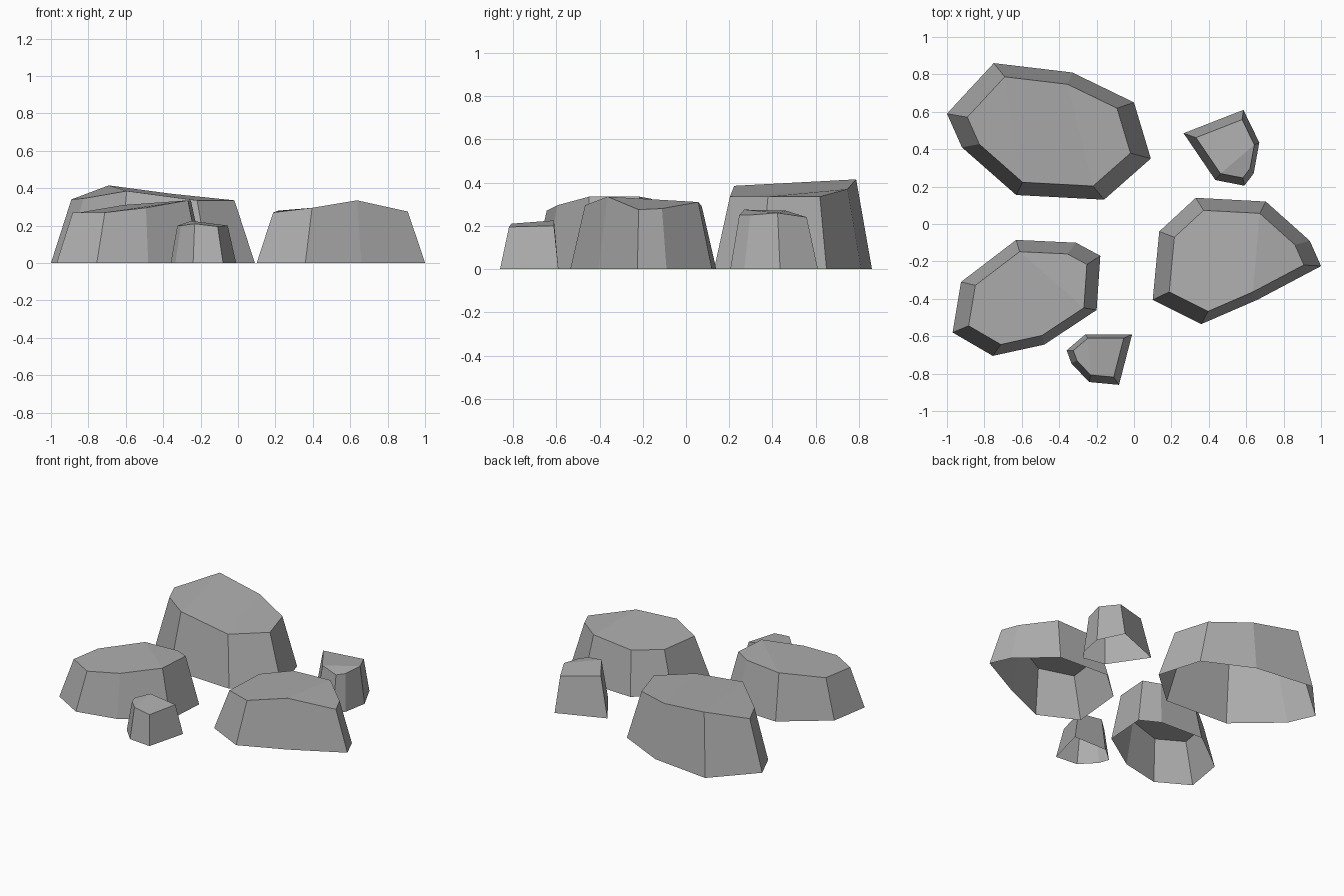
import bpy
import bmesh
from mathutils import Vector

default_cube = bpy.data.objects.get("Cube")
if default_cube:
    bpy.data.objects.remove(default_cube, do_unlink=True)


def make_material(name, colour):
    material = bpy.data.materials.new(name)
    material.use_nodes = True
    material.diffuse_color = colour
    shader = next(n for n in material.node_tree.nodes if n.type == "BSDF_PRINCIPLED")
    shader.inputs["Base Color"].default_value = colour
    shader.inputs["Roughness"].default_value = 0.9
    return material


stone_grey = make_material("stone grey", (0.42, 0.42, 0.42, 1))


def make_rock(name, centre, taper, outline, folds):
    """Open-bottomed rock: a ground outline drawn in towards its centre,
    with a crown whose corners have their own heights and are joined by folds."""
    bm = bmesh.new()
    middle = Vector(centre)
    ground, crown = [], []
    for x, y, height in outline:
        corner = Vector((x, y))
        ground.append(bm.verts.new((x, y, 0)))
        crown.append(bm.verts.new((*middle.lerp(corner, taper), height)))

    # Sloping walls
    count = len(outline)
    for i in range(count):
        j = (i + 1) % count
        bm.faces.new((ground[i], ground[j], crown[j], crown[i]))

    # Crown, creased along its folds
    bm.faces.new(crown)
    for start, end in folds:
        bmesh.utils.face_split(
            next(f for f in crown[start].link_faces
                 if crown[end] in f.verts and not any(v in ground for v in f.verts)),
            crown[start], crown[end])
    bmesh.ops.recalc_face_normals(bm, faces=bm.faces)
    if sum(f.normal.z for f in bm.faces) < 0:
        bmesh.ops.reverse_faces(bm, faces=bm.faces)

    mesh = bpy.data.meshes.new(name)
    bm.to_mesh(mesh)
    bm.free()
    mesh.materials.append(stone_grey)
    rock = bpy.data.objects.new(name, mesh)
    bpy.context.collection.objects.link(rock)
    return rock


# Each outline corner is x, y on the ground and the crown height above it
make_rock("large_back_rock", (-.455, .495), .8, [
    (-1, .59, .34), (-.92, .41, .345), (-.63, .155, .385), (-.16, .13, .335),
    (.09, .35, .335), (0, .65, .335), (-.33, .81, .37), (-.75, .86, .415),
], [(2, 7), (3, 6)])

make_rock("left_rock", (-.54, -.4), .8, [
    (-.97, -.58, .27), (-.755, -.705, .27), (-.48, -.645, .295), (-.2, -.46, .335),
    (-.18, -.17, .335), (-.31, -.1, .325), (-.63, -.085, .31), (-.925, -.31, .27),
], [(3, 6)])

make_rock("right_rock", (.54, -.195), .8, [
    (.1, -.405, .27), (.36, -.535, .295), (.66, -.405, .335), (1, -.225, .275),
    (.94, -.09, .28), (.705, .12, .31), (.33, .14, .29), (.135, -.04, .28),
], [(2, 5)])

make_rock("small_back_rock", (.555, .385), .77, [
    (.265, .485, .27), (.435, .235, .275), (.59, .205, .25),
    (.64, .27, .25), (.67, .435, .26), (.585, .61, .24),
], [(1, 4)])

make_rock("small_front_rock", (-.205, -.68), .77, [
    (-.36, -.675, .2), (-.335, -.745, .2), (-.24, -.845, .21),
    (-.08, -.86, .195), (-.01, -.59, .2), (-.26, -.59, .225),
], [(2, 5)])
